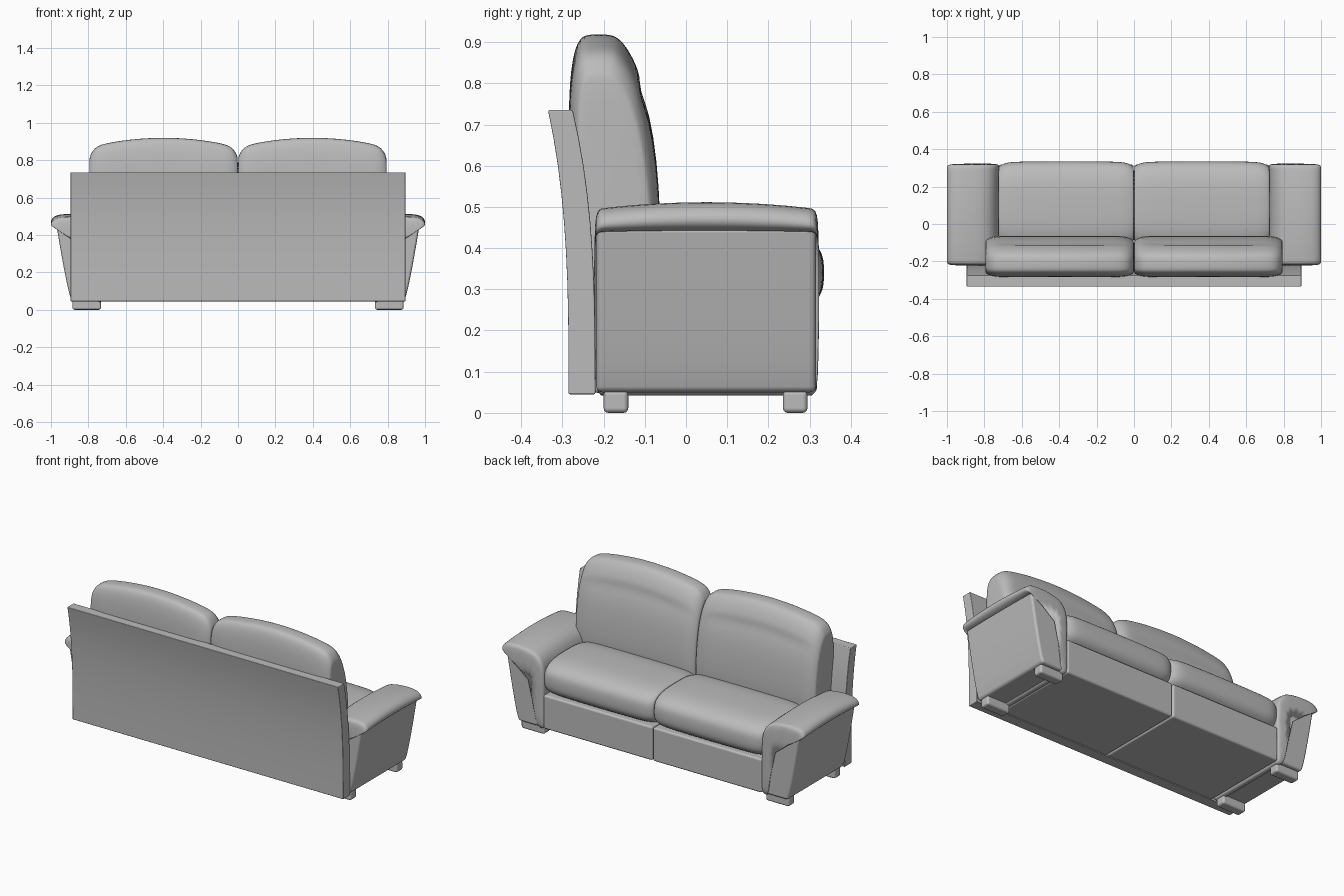
import bpy, bmesh
from math import sin, cos, pi, copysign, exp

cube = bpy.data.objects.get("Cube")
if cube:
    bpy.data.objects.remove(cube, do_unlink=True)

leather = bpy.data.materials.new("grey leather")
leather.use_nodes = True
grey = (0.5, 0.5, 0.5, 1)
leather.diffuse_color = grey
leather.node_tree.nodes["Principled BSDF"].inputs["Base Color"].default_value = grey


def loft(name, rings, subdivide=0, bevel=0.0, mirror=True):
    """Skin a row of closed rings, cap both ends, then soften and mirror."""
    bm = bmesh.new()
    rows = [[bm.verts.new(point) for point in ring] for ring in rings]
    for row, following in zip(rows, rows[1:]):
        for i in range(len(row)):
            bm.faces.new((row[i - 1], row[i], following[i], following[i - 1]))
    bm.faces.new(rows[0])
    bm.faces.new(rows[-1])
    bmesh.ops.recalc_face_normals(bm, faces=bm.faces)
    mesh = bpy.data.meshes.new(name)
    bm.to_mesh(mesh)
    bm.free()
    mesh.materials.append(leather)
    obj = bpy.data.objects.new(name, mesh)
    bpy.context.collection.objects.link(obj)
    bpy.ops.object.select_all(action='DESELECT')
    obj.select_set(True)
    bpy.context.view_layer.objects.active = obj
    if subdivide:
        bpy.ops.object.shade_smooth()
        soften = obj.modifiers.new("soften", 'SUBSURF')
        soften.levels = soften.render_levels = subdivide
    else:
        bpy.ops.object.shade_smooth_by_angle(angle=0.6)
    if bevel:
        rounding = obj.modifiers.new("rounding", 'BEVEL')
        rounding.width = bevel
        rounding.segments = 3
        rounding.limit_method = 'ANGLE'
        rounding.harden_normals = True
    if mirror:
        obj.modifiers.new("mirror", 'MIRROR')


def block(name, left, right, front, back, bottom, top, bevel):
    """A rounded box, mirrored to the other side."""
    corners = [(left, bottom), (right, bottom), (right, top), (left, top)]
    loft(name, [[(x, y, z) for x, z in corners] for y in (front, back)], bevel=bevel)


def cushion(name, width, power, shape, steps=12, sides=40):
    """Sweep a rounded-square section sideways; shape(u, across, up) gives y and z."""
    def rounded(value):
        return copysign(abs(value) ** (2 / power), value)

    rings = []
    for step in range(-steps, steps + 1):
        u = sin(step / steps * pi / 2)
        ring = []
        for side in range(sides):
            angle = 2 * pi * side / sides
            y, z = shape(u, rounded(cos(angle)), rounded(sin(angle)))
            ring.append((width * (1 + u) / 2, y, z))
        rings.append(ring)
    loft(name, rings, subdivide=1)


def back_shape(u, across, up):
    """Domed top, front thinning upward, with a crease below the headrest."""
    rise = (1 + up) / 2
    depth = 0.225 * (1 - 0.35 * rise ** 3)
    y = depth * across / 2
    if across > 0:
        crease = exp(-((rise - 0.76) / 0.04) ** 2)
        y -= 0.016 * crease * (1 - u ** 4)
    y *= 1 - 0.25 * u ** 16
    top = 0.92 - 0.05 * u ** 2 - 0.06 * u ** 20
    return y + depth / 2 - 0.285, 0.3 + (top - 0.3) * rise


def seat_shape(u, across, up):
    """Plump section that shrinks a little toward both ends."""
    fullness = 1 - 0.02 * u ** 2 - 0.12 * u ** 14
    return 0.1 + 0.236 * across * fullness, 0.34 + 0.11 * up * fullness


cushion("back_cushions", 0.795, 4, back_shape)
cushion("seat_cushions", 0.725, 3, seat_shape)

# Outer back panel, curving outward toward the top
steps = 10
outer = []
inner = []
for step in range(steps + 1):
    t = step / steps
    z = 0.045 + 0.69 * t
    outer.append((-0.285 - 0.05 * t ** 3, z))
    inner.append((-0.22 - 0.055 * t ** 3, z))
section = outer + inner[::-1]
loft("back_panel", [[(x, y, z) for y, z in section] for x in (-0.895, 0.895)],
     bevel=0.004, mirror=False)

# Base below the seats, split in the middle
block("seat_base", 0.002, 0.722, -0.225, 0.318, 0.048, 0.25, bevel=0.012)

# Arm body, tapering toward the floor with a bowed outer side
arm = [(0.75, 0.45), (0.75, 0.05)]
for step in range(steps + 1):
    t = step / steps
    arm.append((0.89 + 0.08 * t ** 0.8, 0.05 + 0.4 * t))
loft("arm_body", [[(x, y, z) for x, z in arm] for y in (-0.218, 0.315)], bevel=0.014)

# Padded arm top that folds down the inner side
pad = [(0.72, 0.04), (0.76, 0.04), (0.77, 0.08), (0.79, 0.3), (0.8, 0.4), (0.84, 0.44),
       (0.98, 0.435), (1.01, 0.47), (0.98, 0.515), (0.87, 0.515), (0.77, 0.5),
       (0.72, 0.42), (0.72, 0.3), (0.72, 0.08)]
rings = []
for along in (-1, -0.94, -0.6, 0, 0.6, 0.94, 1):
    sag = 0.02 * along ** 2
    rings.append([(x, 0.05 + 0.274 * along, z - sag if z > 0.45 else z) for x, z in pad])
loft("arm_pads", rings, subdivide=2)

# Short block feet
for name, y in (("back_feet", -0.2), ("front_feet", 0.235)):
    block(name, 0.732, 0.885, y, y + 0.06, 0, 0.055, bevel=0.012)
